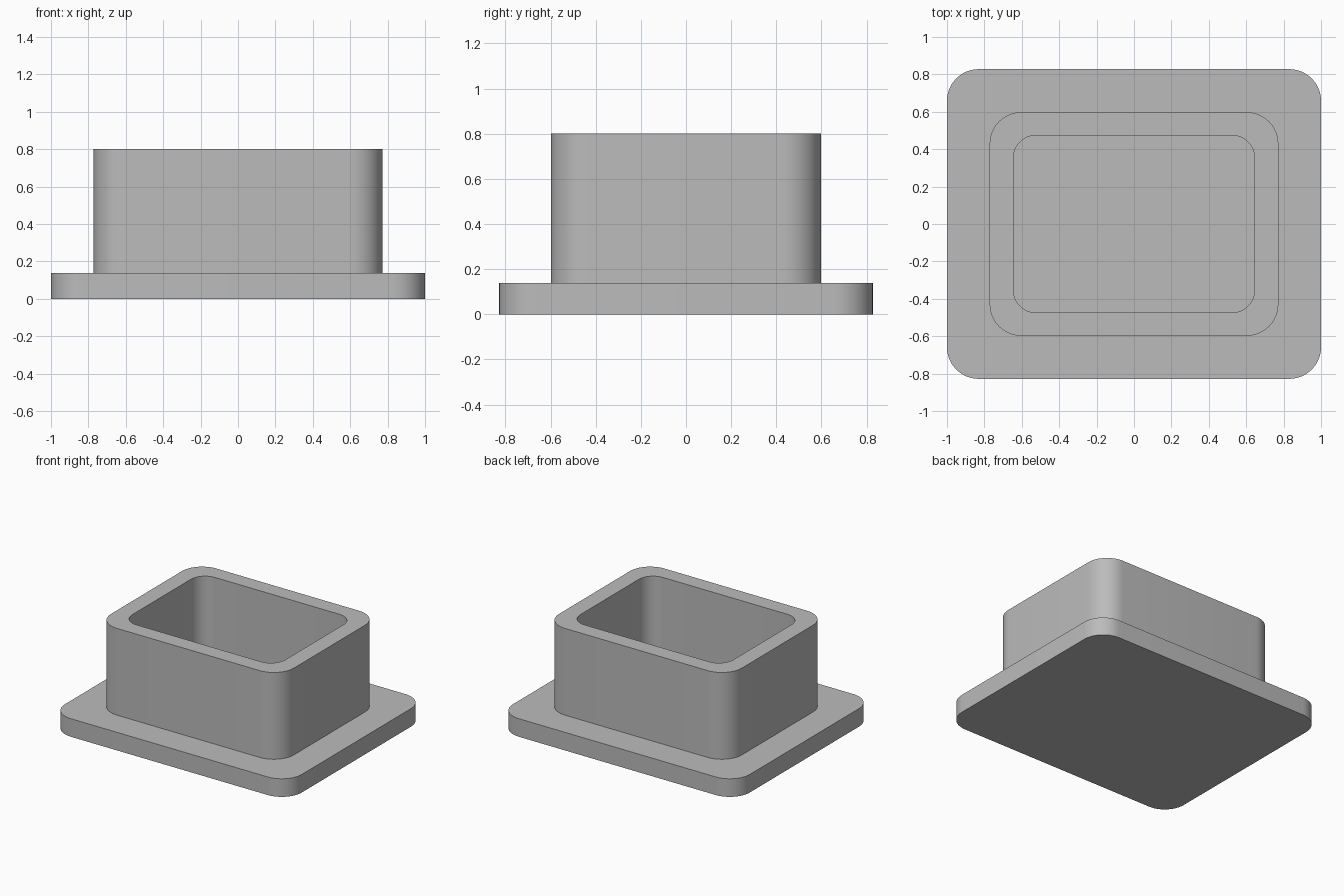
import bpy, bmesh
from math import cos, sin, pi, radians

cube = bpy.data.objects.get("Cube")
if cube:
    bpy.data.objects.remove(cube, do_unlink=True)

# Single grey finish
grey = bpy.data.materials.new("grey")
grey.use_nodes = True
colour = (0.5, 0.5, 0.5, 1)
grey.diffuse_color = colour
grey.node_tree.nodes["Principled BSDF"].inputs["Base Color"].default_value = colour

STEPS = 12  # segments per rounded corner


def rounded_ring(bm, half_x, half_y, radius, z):
    """Loop of vertices around a rounded rectangle."""
    ring = []
    for corner, (sx, sy) in enumerate([(1, 1), (-1, 1), (-1, -1), (1, -1)]):
        for i in range(STEPS + 1):
            a = (corner + i / STEPS) * pi / 2
            ring.append(bm.verts.new((sx * (half_x - radius) + radius * cos(a),
                                      sy * (half_y - radius) + radius * sin(a), z)))
    return ring


# Outlines: half width, half depth, corner radius
plate = (1.0, 0.828, 0.17)
outer = (0.772, 0.598, 0.17)
inner = (0.645, 0.473, 0.12)
plate_top, rim = 0.138, 0.8

# Skin runs from the underside, over the flange, up the wall and into the well
bm = bmesh.new()
rings = [rounded_ring(bm, *outline, z) for outline, z in (
    (plate, 0), (plate, plate_top), (outer, plate_top),
    (outer, rim), (inner, rim), (inner, plate_top))]
for low, high in zip(rings, rings[1:]):
    for i in range(len(low)):
        j = (i + 1) % len(low)
        bm.faces.new((low[i], low[j], high[j], high[i]))
bm.faces.new(rings[0][::-1])
bm.faces.new(rings[-1])
bmesh.ops.recalc_face_normals(bm, faces=bm.faces)

mesh = bpy.data.meshes.new("flanged_socket")
bm.to_mesh(mesh)
bm.free()
mesh.materials.append(grey)
socket = bpy.data.objects.new("flanged_socket", mesh)
bpy.context.collection.objects.link(socket)

# Smooth rounded corners, crisp edges
bpy.ops.object.select_all(action='DESELECT')
socket.select_set(True)
bpy.context.view_layer.objects.active = socket
bpy.ops.object.shade_smooth_by_angle(angle=radians(30))
